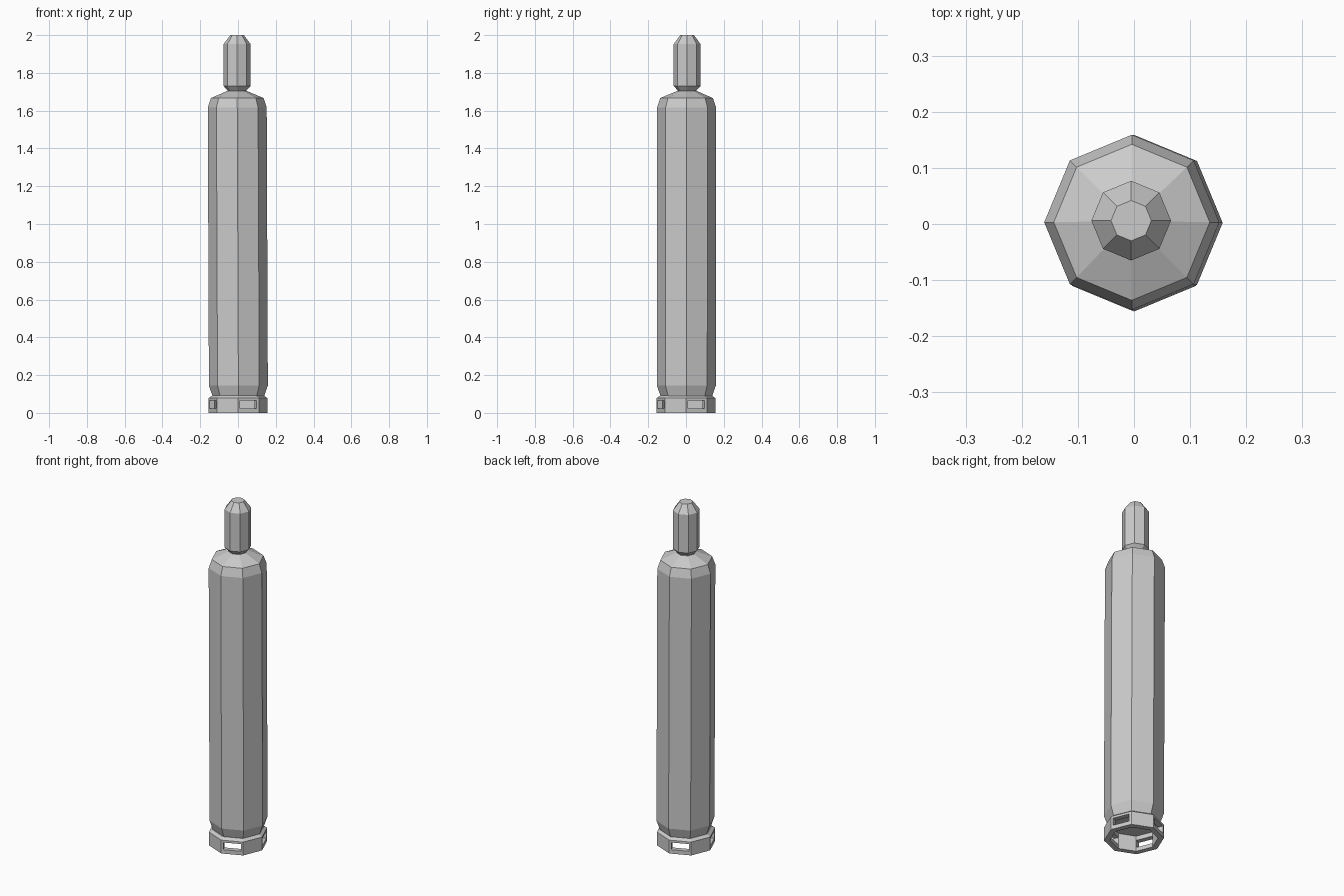
import bpy, bmesh
from math import cos, sin, pi
from mathutils import Matrix

if "Cube" in bpy.data.objects:
    bpy.data.objects.remove(bpy.data.objects["Cube"])

SIDES = 8


def make_object(name, bm):
    bmesh.ops.recalc_face_normals(bm, faces=bm.faces)
    mesh = bpy.data.meshes.new(name)
    bm.to_mesh(mesh)
    bm.free()
    ob = bpy.data.objects.new(name, mesh)
    bpy.context.collection.objects.link(ob)
    return ob


def lathe(name, profile, closed=False):
    """Spin (radius, z, cx, cy) points into an eight-sided part."""
    bm = bmesh.new()
    rings = []
    for r, z, cx, cy in profile:
        rings.append([bm.verts.new((cx + r * cos(2 * pi * i / SIDES),
                                    cy + r * sin(2 * pi * i / SIDES), z))
                      for i in range(SIDES)])
    pairs = list(zip(rings, rings[1:]))
    if closed:
        pairs.append((rings[-1], rings[0]))
    else:
        bm.faces.new(rings[0])
        bm.faces.new(rings[-1])
    for a, b in pairs:
        for i in range(SIDES):
            j = (i + 1) % SIDES
            bm.faces.new((a[i], a[j], b[j], b[i]))
    return make_object(name, bm)


# Tank body, leaning very slightly towards -x
lathe("tank_body", [
    (0.137, 0.09, 0.002, 0.002), (0.156, 0.145, 0.002, 0.002),
    (0.156, 1.618, -0.004, 0.003), (0.139, 1.667, -0.004, 0.003),
    (0.05, 1.705, -0.005, 0.005)])

# Valve guard cap
lathe("valve_cap", [(r, z, -0.005, 0.006) for r, z in [
    (0.05, 1.70), (0.05, 1.708), (0.071, 1.73), (0.071, 1.953), (0.036, 2.0)]])

# Hollow foot ring with a chamfered upper rim
foot = lathe("foot_ring", [(r, z, 0, 0) for r, z in [
    (0.156, 0.0), (0.156, 0.078), (0.138, 0.091), (0.125, 0.091), (0.125, 0.0)]],
    closed=True)

# Slot cutters on every second face of the foot ring
bm = bmesh.new()
for k in range(4):
    turn = Matrix.Rotation(pi / 8 + k * pi / 2, 4, 'Z')
    box = turn @ Matrix.Translation((0.13, 0, 0.044)) @ Matrix.Diagonal((0.08, 0.094, 0.042, 1))
    bmesh.ops.create_cube(bm, size=1, matrix=box)
cutter = make_object("slot_cutter", bm)
cutter.hide_render = True
cutter.hide_viewport = True
cut = foot.modifiers.new("slots", 'BOOLEAN')
cut.operation = 'DIFFERENCE'
cut.object = cutter
cut.solver = 'EXACT'
